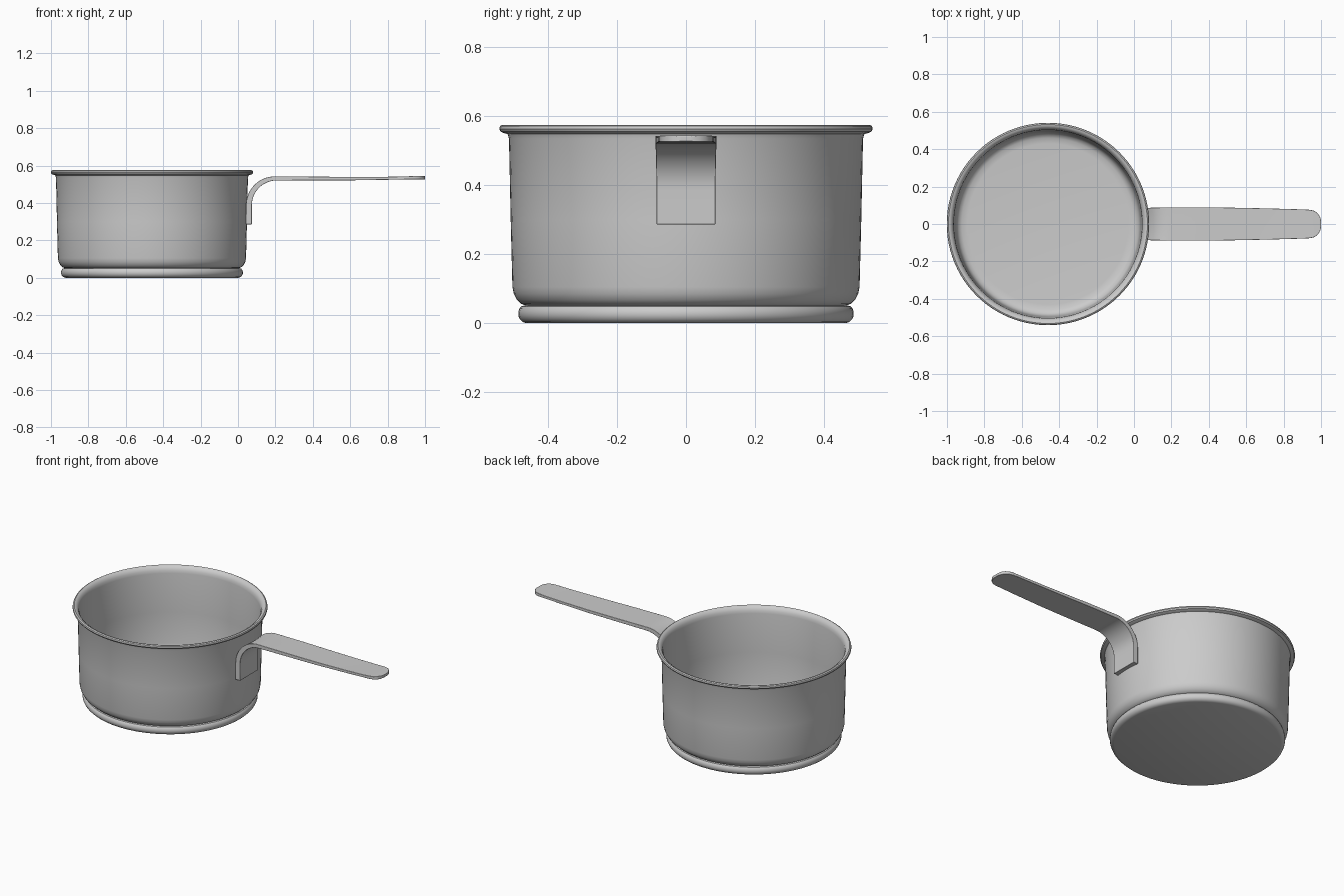
import bpy, bmesh, math
from mathutils import Vector

if "Cube" in bpy.data.objects:
    bpy.data.objects.remove(bpy.data.objects["Cube"])

CX = -0.46  # pot axis


def make_object(name, bm, angle=35):
    bmesh.ops.recalc_face_normals(bm, faces=bm.faces)
    me = bpy.data.meshes.new(name)
    bm.to_mesh(me)
    bm.free()
    ob = bpy.data.objects.new(name, me)
    bpy.context.collection.objects.link(ob)
    bpy.ops.object.select_all(action='DESELECT')
    ob.select_set(True)
    bpy.context.view_layer.objects.active = ob
    bpy.ops.object.shade_smooth_by_angle(angle=math.radians(angle))
    return ob


def lathe(name, profile, sides=96):
    # Closed solid of revolution; first and last points become flat caps
    bm = bmesh.new()
    rings = []
    for r, z in profile:
        rings.append([bm.verts.new((CX + r * math.cos(2 * math.pi * i / sides),
                                    r * math.sin(2 * math.pi * i / sides), z))
                      for i in range(sides)])
    for a, b in zip(rings, rings[1:]):
        for i in range(sides):
            j = (i + 1) % sides
            bm.faces.new((a[i], a[j], b[j], b[i]))
    bm.faces.new(rings[0])
    bm.faces.new(rings[-1])
    return make_object(name, bm)


# Pot body: outer wall, rolled rim, inner wall and floor
lathe("pot_body", [
    (0.462, 0.05), (0.477, 0.056), (0.49, 0.068), (0.499, 0.085), (0.503, 0.105),
    (0.508, 0.30), (0.513, 0.535), (0.517, 0.548), (0.528, 0.551), (0.537, 0.555),
    (0.541, 0.563), (0.539, 0.571), (0.532, 0.575), (0.523, 0.573), (0.513, 0.565),
    (0.506, 0.552), (0.503, 0.535), (0.498, 0.30), (0.493, 0.11), (0.488, 0.09),
    (0.478, 0.074), (0.460, 0.064), (0.43, 0.061)])

# Thick base disc with a rounded edge
lathe("base_disc", [
    (0.462, 0.0), (0.474, 0.004), (0.482, 0.012), (0.486, 0.022), (0.486, 0.032),
    (0.483, 0.042), (0.477, 0.049), (0.465, 0.052)])

# Handle stations: (x, z, half width, half thickness)
stations = [(0.062, 0.286, 0.085, 0.012), (0.062, 0.34, 0.085, 0.012)]
for k in range(13):
    t = math.pi - k * math.pi / 24
    stations.append((0.205 + 0.143 * math.cos(t), 0.388 + 0.143 * math.sin(t),
                     0.085 + 0.004 * k / 12, 0.012 - 0.001 * k / 12))
stations += [(0.40, 0.531, 0.089, 0.010), (0.60, 0.530, 0.086, 0.009),
             (0.80, 0.532, 0.081, 0.008), (0.90, 0.534, 0.078, 0.008),
             (0.94, 0.535, 0.076, 0.009), (0.965, 0.535, 0.070, 0.009),
             (0.982, 0.535, 0.058, 0.009), (0.994, 0.535, 0.040, 0.009),
             (1.0, 0.535, 0.018, 0.008)]

bm = bmesh.new()
N = 8
loops = []
for i, (x, z, w, h) in enumerate(stations):
    a, b = stations[max(i - 1, 0)], stations[min(i + 1, len(stations) - 1)]
    tan = Vector((b[0] - a[0], 0, b[1] - a[1])).normalized()
    nrm = Vector((-tan.z, 0, tan.x))  # towards the pot / upwards
    upper, lower = [], []
    for k in range(N + 1):
        y = w * (2 * k / N - 1)
        # the upright tab is hollowed to hug the round wall
        wrap = 0.007 * (y / 0.085) ** 2 * max(0, tan.z)
        c = Vector((x, y, z))
        upper.append(bm.verts.new(c + nrm * (h + wrap)))
        lower.append(bm.verts.new(c - nrm * h))
    loops.append(upper + lower[::-1])
for a, b in zip(loops, loops[1:]):
    n = len(a)
    for i in range(n):
        j = (i + 1) % n
        bm.faces.new((a[i], a[j], b[j], b[i]))
bm.faces.new(loops[0])
bm.faces.new(loops[-1])
handle = make_object("handle", bm)

# Softened handle edges
bev = handle.modifiers.new("soft_edges", 'BEVEL')
bev.width = 0.003
bev.segments = 2
bev.limit_method = 'ANGLE'
bev.angle_limit = math.radians(50)
